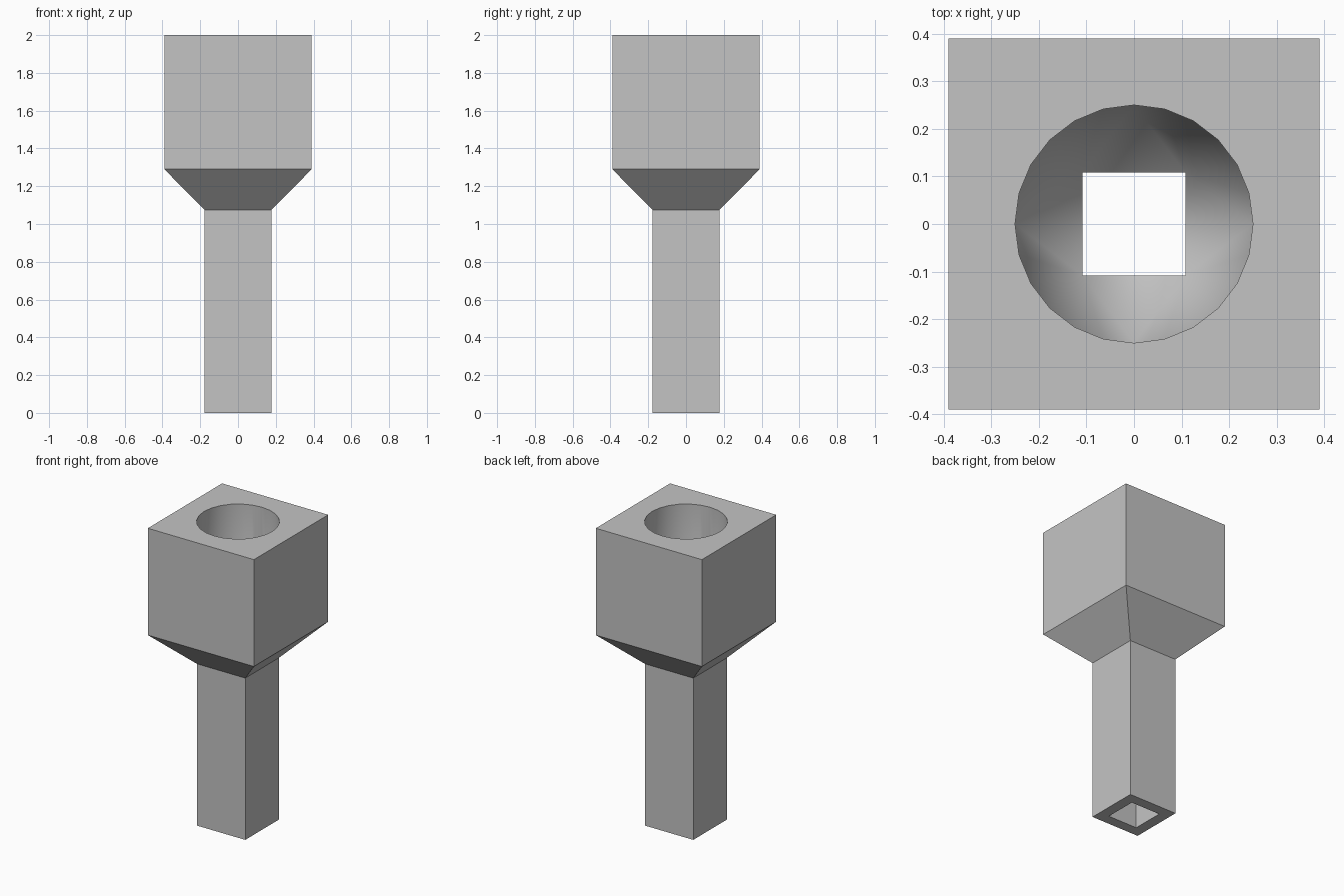
import bpy, bmesh
from math import cos, sin, tau, radians

cube = bpy.data.objects.get("Cube")
if cube:
    bpy.data.objects.remove(cube, do_unlink=True)

SIDES = 24
Q = SIDES // 4

# Single grey finish
grey = bpy.data.materials.new("plain_grey")
grey.use_nodes = True
colour = (0.55, 0.55, 0.55, 1)
grey.diffuse_color = colour
grey.node_tree.nodes["Principled BSDF"].inputs["Base Color"].default_value = colour

bm = bmesh.new()


def square(half, z):
    return [bm.verts.new((sx * half, sy * half, z))
            for sx, sy in ((1, 1), (-1, 1), (-1, -1), (1, -1))]


def circle(radius, z):
    return [bm.verts.new((radius * cos(tau * i / SIDES), radius * sin(tau * i / SIDES), z))
            for i in range(SIDES)]


def bridge(a, b):
    n = len(a)
    for i in range(n):
        j = (i + 1) % n
        bm.faces.new((a[i], a[j], b[j], b[i]))


def square_to_round(sq, ring):
    """Fan each corner to its quarter of the ring, plus one triangle per side."""
    for k in range(4):
        for i in range(Q):
            bm.faces.new((sq[k], ring[k * Q + i], ring[(k * Q + i + 1) % SIDES]))
        bm.faces.new((sq[k], sq[(k + 1) % 4], ring[(k + 1) * Q % SIDES]))


# Outer shell: square stem, flared shoulder, block head
outer = [square(h, z) for h, z in ((0.178, 0), (0.178, 1.075), (0.39, 1.29), (0.39, 2))]
for low, high in zip(outer, outer[1:]):
    bridge(low, high)

# Inner passage: square channel, funnel, round bore
channel_low, channel_high = square(0.108, 0), square(0.108, 1.075)
bore_low, bore_high = circle(0.25, 1.29), circle(0.25, 2)
bridge(channel_low, channel_high)
square_to_round(channel_high, bore_low)
bridge(bore_low, bore_high)

# Rims at the foot and the top
bridge(outer[0], channel_low)
square_to_round(outer[-1], bore_high)

bmesh.ops.recalc_face_normals(bm, faces=bm.faces[:])
mesh = bpy.data.meshes.new("socket_post")
bm.to_mesh(mesh)
bm.free()
mesh.materials.append(grey)
post = bpy.data.objects.new("socket_post", mesh)
bpy.context.collection.objects.link(post)

# Smooth the bore and funnel, keep hard edges
bpy.ops.object.select_all(action="DESELECT")
bpy.context.view_layer.objects.active = post
post.select_set(True)
bpy.ops.object.shade_smooth_by_angle(angle=radians(30))
